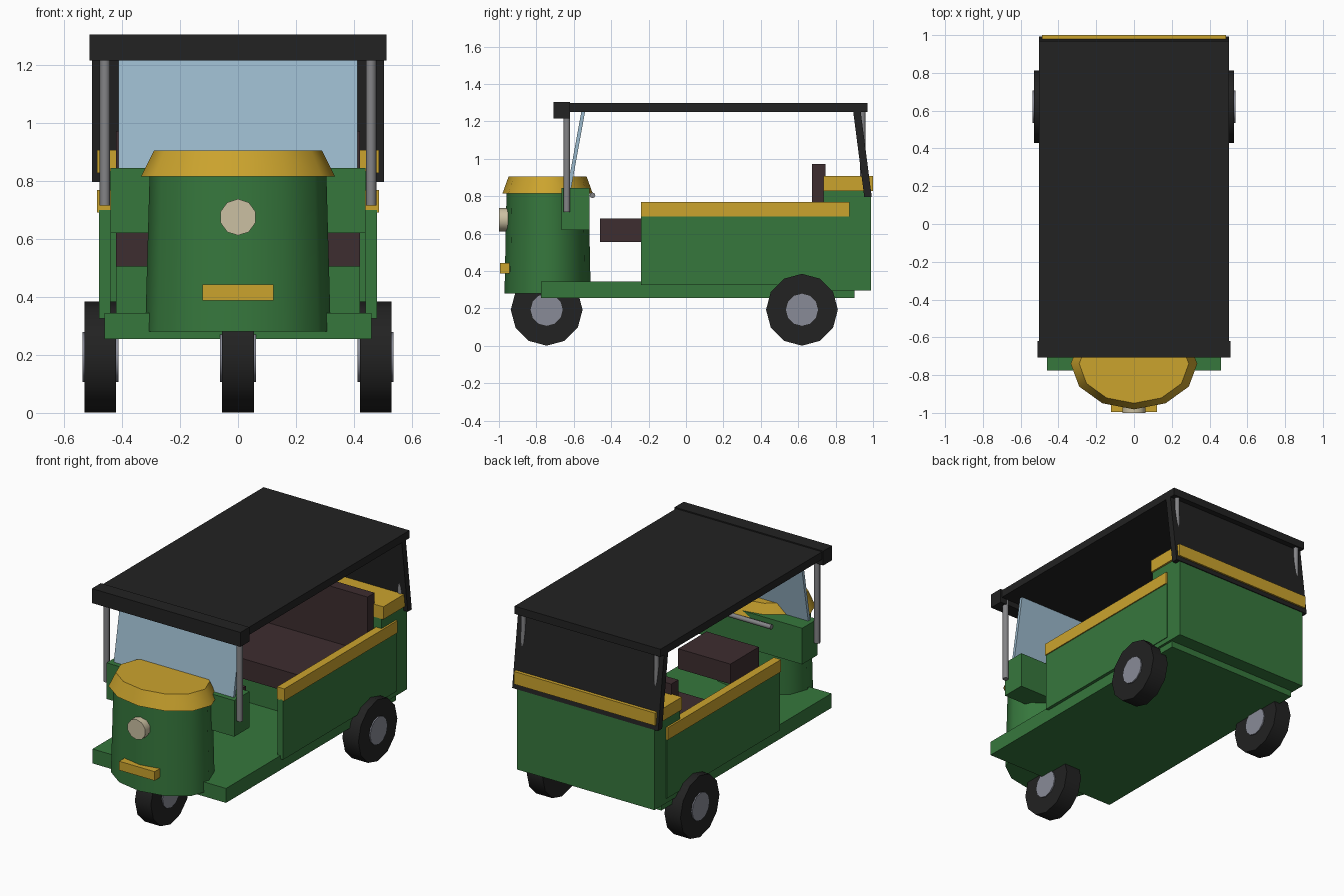
import bpy, math
from mathutils import Matrix, Vector

cube = bpy.data.objects.get("Cube")
if cube:
    bpy.data.objects.remove(cube, do_unlink=True)


def material(name, rgb):
    m = bpy.data.materials.new(name)
    m.use_nodes = True
    m.diffuse_color = (*rgb, 1)
    m.node_tree.nodes["Principled BSDF"].inputs["Base Color"].default_value = (*rgb, 1)
    return m


green = material("body green", (.037, .185, .046))
yellow = material("trim yellow", (.60, .37, .027))
black = material("canopy black", (.016, .016, .016))
glass = material("windscreen blue", (.33, .49, .61))
brown = material("seat brown", (.047, .026, .029))
steel = material("tube grey", (.23, .23, .24))
hub_grey = material("hub grey", (.25, .26, .31))
cream = material("lamp cream", (.60, .53, .36))


def finish(name, mat):
    o = bpy.context.object
    o.name = name
    o.data.materials.append(mat)
    return o


def box(name, mat, xs, ys, zs):
    """Box spanning three ranges."""
    lo, hi = Vector((xs[0], ys[0], zs[0])), Vector((xs[1], ys[1], zs[1]))
    bpy.ops.mesh.primitive_cube_add(size=1)
    o = finish(name, mat)
    o.data.transform(Matrix.Translation((lo + hi) / 2) @ Matrix.Diagonal((*(hi - lo), 1)))
    return o


def wide(name, mat, half, ys, zs):
    return box(name, mat, (-half, half), ys, zs)


def rod(name, mat, centre, radius, length, axis="Z", sides=12, smooth=True):
    """Cylinder along a main axis."""
    bpy.ops.mesh.primitive_cylinder_add(vertices=sides, radius=radius, depth=length)
    o = finish(name, mat)
    turn = {"X": Matrix.Rotation(math.pi / 2, 4, "Y"),
            "Y": Matrix.Rotation(math.pi / 2, 4, "X"), "Z": Matrix()}[axis]
    o.data.transform(Matrix.Translation(centre) @ turn)
    if smooth:
        bpy.ops.object.shade_smooth_by_angle(angle=math.radians(50))
    return o


def drum(name, mat, bottom, top, zs):
    """Twelve-sided tapered drum, narrower in depth than in width."""
    bpy.ops.mesh.primitive_cone_add(vertices=12, radius1=bottom, radius2=top, depth=zs[1] - zs[0])
    o = finish(name, mat)
    o.data.transform(Matrix.Translation((0, -.74, sum(zs) / 2)) @ Matrix.Diagonal((1, .72, 1, 1)))
    bpy.ops.object.shade_smooth_by_angle(angle=math.radians(45))
    return o


def slanted(name, mat, half, y_low, y_high, zs, thick):
    """Sheet across the width, leaning from y_low at the bottom to y_high at the top."""
    o = wide(name, mat, half, (-thick / 2, thick / 2), zs)
    for v in o.data.vertices:
        v.co.y += y_low if v.co.z < sum(zs) / 2 else y_high
    return o


# Chassis and nose
wide("floor", green, .46, (-.775, .9), (.255, .345))
drum("nose", green, .32, .305, (.28, .82))
drum("nose_cap", yellow, .335, .29, (.815, .905))
wide("dashboard", green, .44, (-.665, -.515), (.62, .845))
rod("headlight", cream, (0, -.965, .675), .063, .07, "Y", 10)
wide("front_bumper", yellow, .122, (-.995, -.94), (.387, .443))
rod("handlebar", steel, (0, -.5, .805), .015, .48, "X", 8)
slanted("windscreen", glass, .413, -.632, -.55, (.8, .1 + 1.15), .02)

# Rear body and side walls
wide("rear_body", green, .475, (.735, .988), (.295, .835))
wide("rear_trim", yellow, .487, (.735, 1), (.828, .907))
for side, s in (("left", 1), ("right", -1)):
    box(side + "_side_panel", green, sorted((s * .44, s * .48)), (-.24, .875), (.325, .7))
    box(side + "_side_rail", yellow, sorted((s * .437, s * .487)), (-.24, .875), (.692, .768))
    rod(side + "_front_post", steel, (s * .459, -.637, .985), .018, .54, sides=8)
    rod(side + "_rear_post", steel, (s * .459, .945, .985), .015, .54, sides=8)

# Seats
wide("driver_seat", brown, .18, (-.46, -.18), (.555, .68))
wide("passenger_seat", brown, .42, (.2, .7), (.505, .63))
wide("passenger_backrest", brown, .42, (.675, .745), (.55, .973))
wide("passenger_seat_base", green, .42, (.24, .74), (.33, .505))

# Canopy
wide("roof", black, .503, (-.7, .97), (1.25, 1.298))
wide("roof_visor", black, .512, (-.708, -.62), (1.215, 1.305))
slanted("rear_canopy", black, .503, .973, .913, (.797, 1.26), .04)

# Wheels
for label, x, y in (("front", 0, -.745), ("rear_left", .475, .62), ("rear_right", -.475, .62)):
    rod(label + "_tyre", black, (x, y, .193), .192, .11, "X", 12)
    rod(label + "_hub", hub_grey, (x, y, .193), .086, .124, "X", 12)
